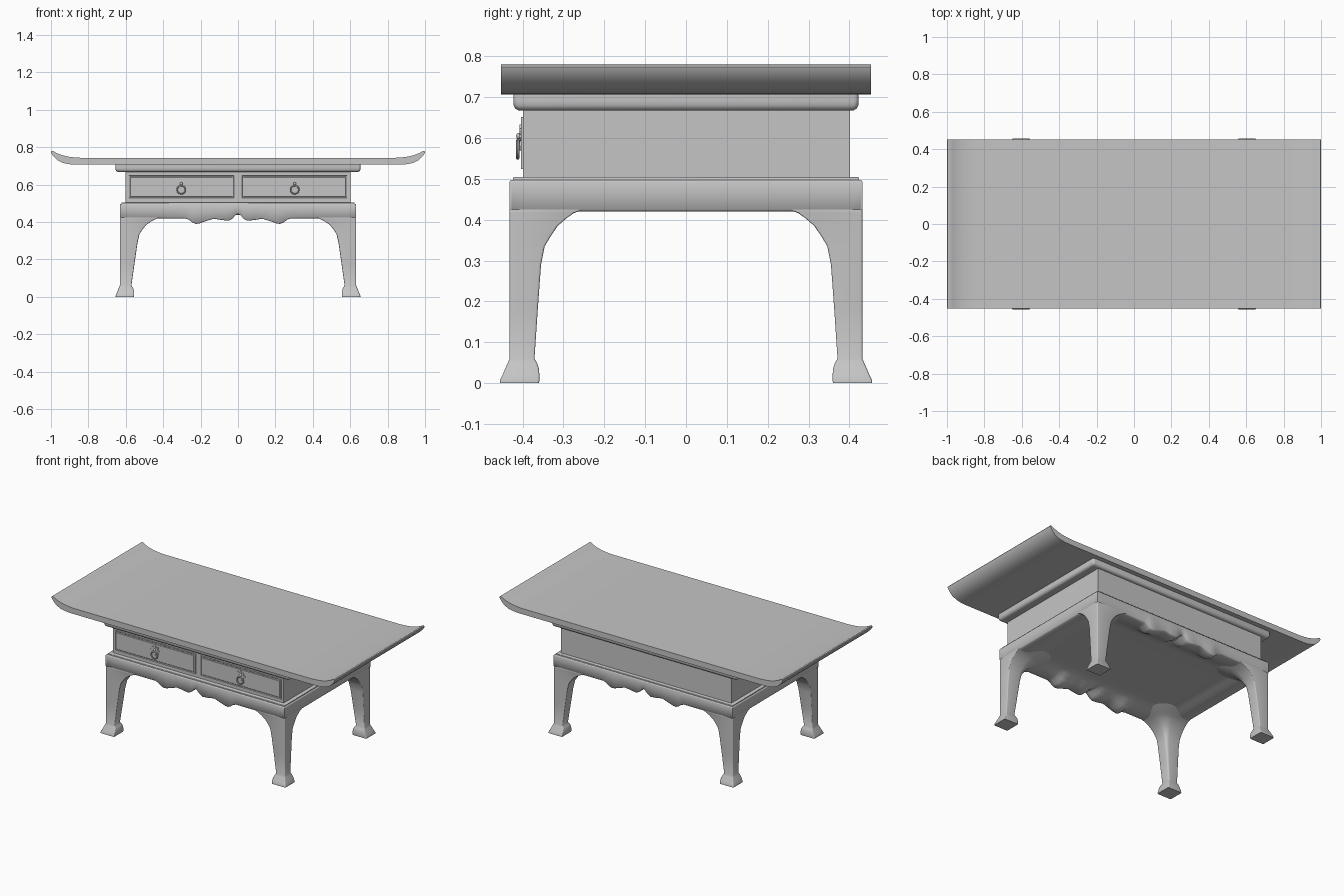
import bpy, bmesh, math
from mathutils import Matrix

if "Cube" in bpy.data.objects:
    bpy.data.objects.remove(bpy.data.objects["Cube"])

wood = bpy.data.materials.new("grey_wood")
wood.diffuse_color = (0.56, 0.56, 0.56, 1)
wood.use_nodes = True
wood.node_tree.nodes["Principled BSDF"].inputs["Base Color"].default_value = wood.diffuse_color


def finish(bm, name, mirror=None, angle=35):
    bmesh.ops.recalc_face_normals(bm, faces=bm.faces[:])
    me = bpy.data.meshes.new(name)
    bm.to_mesh(me)
    bm.free()
    ob = bpy.data.objects.new(name, me)
    bpy.context.collection.objects.link(ob)
    me.materials.append(wood)
    bpy.ops.object.select_all(action='DESELECT')
    ob.select_set(True)
    bpy.context.view_layer.objects.active = ob
    bpy.ops.object.shade_smooth_by_angle(angle=math.radians(angle))
    if mirror:
        mod = ob.modifiers.new("mirror", 'MIRROR')
        mod.use_axis = mirror
        mod.use_mirror_merge = False
    return ob


def add_box(bm, x0, x1, y0, y1, z0, z1):
    mat = Matrix.Translation(((x0 + x1) / 2, (y0 + y1) / 2, (z0 + z1) / 2)) @ \
        Matrix.Diagonal((x1 - x0, y1 - y0, z1 - z0, 1))
    bmesh.ops.create_cube(bm, size=1, matrix=mat)


def edges_above(bm, z):
    return [e for e in bm.edges if all(v.co.z > z for v in e.verts)]


def loft(bm, rings):
    loops = [[bm.verts.new(p) for p in r] for r in rings]
    n = len(loops[0])
    for a, b in zip(loops, loops[1:]):
        for i in range(n):
            j = (i + 1) % n
            bm.faces.new((a[i], a[j], b[j], b[i]))
    bm.faces.new(loops[0])
    bm.faces.new(loops[-1])


def round_rect(x0, x1, y0, y1, z, r_out, r_in, steps=4):
    # the corner at (x0, y1) takes r_in, the other three r_out
    corners = ((x1, y1, 1, 1, r_out), (x0, y1, -1, 1, r_in),
               (x0, y0, -1, -1, r_out), (x1, y0, 1, -1, r_out))
    pts = []
    for k, (cx, cy, sx, sy, r) in enumerate(corners):
        for s in range(steps + 1):
            a = math.pi / 2 * (k + s / steps)
            pts.append((cx - sx * r + r * math.cos(a), cy - sy * r + r * math.sin(a), z))
    return pts


def ramp(t):
    t = min(max(t, 0), 1)
    return t * t * (3 - 2 * t)


# Table top with upswept ends, one profile extruded along y
under = [(0.86, .707), (0.90, .709), (0.935, .716), (0.965, .73), (0.985, .749), (0.997, .766)]
upper = [(1.0, .774), (0.997, .779), (0.99, .78), (0.97, .769), (0.945, .759), (0.91, .75),
         (0.87, .745), (0.83, .743)]
half = under + upper
profile = half + [(-x, z) for x, z in reversed(half)]
bm = bmesh.new()
loft(bm, [[(x, y, z) for x, z in profile] for y in (-.453, .453)])
finish(bm, "table_top", angle=50)

# Moulding under the top, rounded along its lower edge
bm = bmesh.new()
rings = []
for inset, z in ((.02, .667), (.012, .668), (.005, .672), (.001, .68), (0, .69), (0, .71)):
    x, y = .655 - inset, .423 - inset
    rings.append(round_rect(-x, x, -y, y, z, .012, .012))
loft(bm, rings)
finish(bm, "top_moulding", angle=50)

# Drawer case
bm = bmesh.new()
add_box(bm, -.602, .602, -.399, .402, .50, .67)
finish(bm, "drawer_case")

# Drawer fronts with a slim raised rim and a shallow panel
bm = bmesh.new()
add_box(bm, .018, .588, -.404, -.395, .524, .652)
front = [f for f in bm.faces if f.calc_center_median().y < -.403]
for thick, depth in ((.006, 0), (.003, -.003), (.006, 0), (.003, .002)):
    bmesh.ops.inset_region(bm, faces=front, thickness=thick, depth=depth)
finish(bm, "drawer_front", (True, False, False), 20)

# Drawer pull: petal plate, knob and hanging ring
bm = bmesh.new()
star = []
for i in range(64):
    a = math.tau * i / 64
    r = .026 + .006 * math.cos(8 * a)
    star.append((.303 + r * math.cos(a), .601 + r * math.sin(a)))
loft(bm, [[(x, y, z) for x, z in star] for y in (-.398, -.4075)])
bmesh.ops.create_uvsphere(bm, u_segments=12, v_segments=8, radius=.008,
                          matrix=Matrix.Translation((.303, -.408, .605)))
seg, sides = 24, 8
grid = []
for i in range(seg):
    a = math.tau * i / seg
    row = []
    for j in range(sides):
        b = math.tau * j / sides
        r = .022 + .004 * math.cos(b)
        row.append(bm.verts.new((.303 + r * math.cos(a), -.412 + .004 * math.sin(b),
                                 .573 + r * math.sin(a))))
    grid.append(row)
for i in range(seg):
    for j in range(sides):
        k, l = (i + 1) % seg, (j + 1) % sides
        bm.faces.new((grid[i][j], grid[k][j], grid[k][l], grid[i][l]))
finish(bm, "drawer_pull", (True, False, False), 40)

# Stepped lip on top of the apron
bm = bmesh.new()
add_box(bm, -.624, .624, -.424, .424, .48, .505)
bmesh.ops.bevel(bm, geom=edges_above(bm, .5), offset=.004, segments=2,
                profile=.5, affect='EDGES')
finish(bm, "apron_lip", angle=50)

# Apron: coved underside, lower edge waved along the front and back
AX, AY = .632, .432
wave = [(0, .444), (.012, .437), (.03, .418), (.05, .407), (.09, .411), (.13, .418),
        (.18, .402), (.205, .393), (.225, .39), (.245, .398), (.262, .412), (.285, .42),
        (.40, .42), (.46, .42), (.49, .42), (.52, .42), (.55, .42), (.58, .42),
        (AX - .006, .42), (AX, .42)]
cols = [(-x, z) for x, z in reversed(wave[1:])] + wave
ypos = [.15, .26, .29, .32, .35, .38, .405, AY - .006, AY]
rows = [-y for y in reversed(ypos)] + ypos


def underside(x, y, scallop):
    d = min(AX - abs(x), AY - abs(y))
    base = .42 + .025 * ramp((d - .05) / .11) + (.005 if d < .001 else 0)
    return base + (scallop - .42) * ramp((abs(y) - .30) / .08)


bm = bmesh.new()
low = [[bm.verts.new((x, y, underside(x, y, s))) for x, s in cols] for y in rows]
top = [[bm.verts.new((x, y, .497)) for x, s in cols] for y in rows]
nr, nc = len(rows), len(cols)
for r in range(nr - 1):
    for c in range(nc - 1):
        for g in (low, top):
            bm.faces.new((g[r][c], g[r][c + 1], g[r + 1][c + 1], g[r + 1][c]))
for c in range(nc - 1):
    for r in (0, nr - 1):
        bm.faces.new((low[r][c], low[r][c + 1], top[r][c + 1], top[r][c]))
for r in range(nr - 1):
    for c in (0, nc - 1):
        bm.faces.new((low[r][c], low[r + 1][c], top[r + 1][c], top[r][c]))
bmesh.ops.recalc_face_normals(bm, faces=bm.faces[:])
rim = [e for e in edges_above(bm, .49) if e.calc_face_angle(0) > 1]
bmesh.ops.bevel(bm, geom=rim, offset=.005, segments=2, profile=.5, affect='EDGES')
finish(bm, "apron", angle=55)

# Legs: z, inner x, outer x, inner y, outer y, inner corner radius
levels = [(0, .556, .654, .36, .456, .006), (.006, .555, .654, .359, .456, .006),
          (.02, .555, .648, .359, .449, .006), (.035, .556, .642, .36, .443, .008),
          (.05, .563, .636, .365, .436, .008), (.06, .57, AX, .371, AY, .008),
          (.18, .553, AX, .363, AY, .012), (.29, .537, AX, .355, AY, .018),
          (.335, .527, AX, .346, AY, .025), (.36, .511, AX, .331, AY, .035),
          (.385, .49, AX, .314, AY, .05), (.404, .463, AX, .292, AY, .065),
          (.416, .44, AX, .275, AY, .08), (.426, .415, AX, .25, AY, .09),
          (.448, .37, AX - .01, .21, AY - .01, .11)]
bm = bmesh.new()
loft(bm, [round_rect(xi, xo, -yo, -yi, z, .005, r) for z, xi, xo, yi, yo, r in levels])
finish(bm, "leg", (True, True, False), 50)
